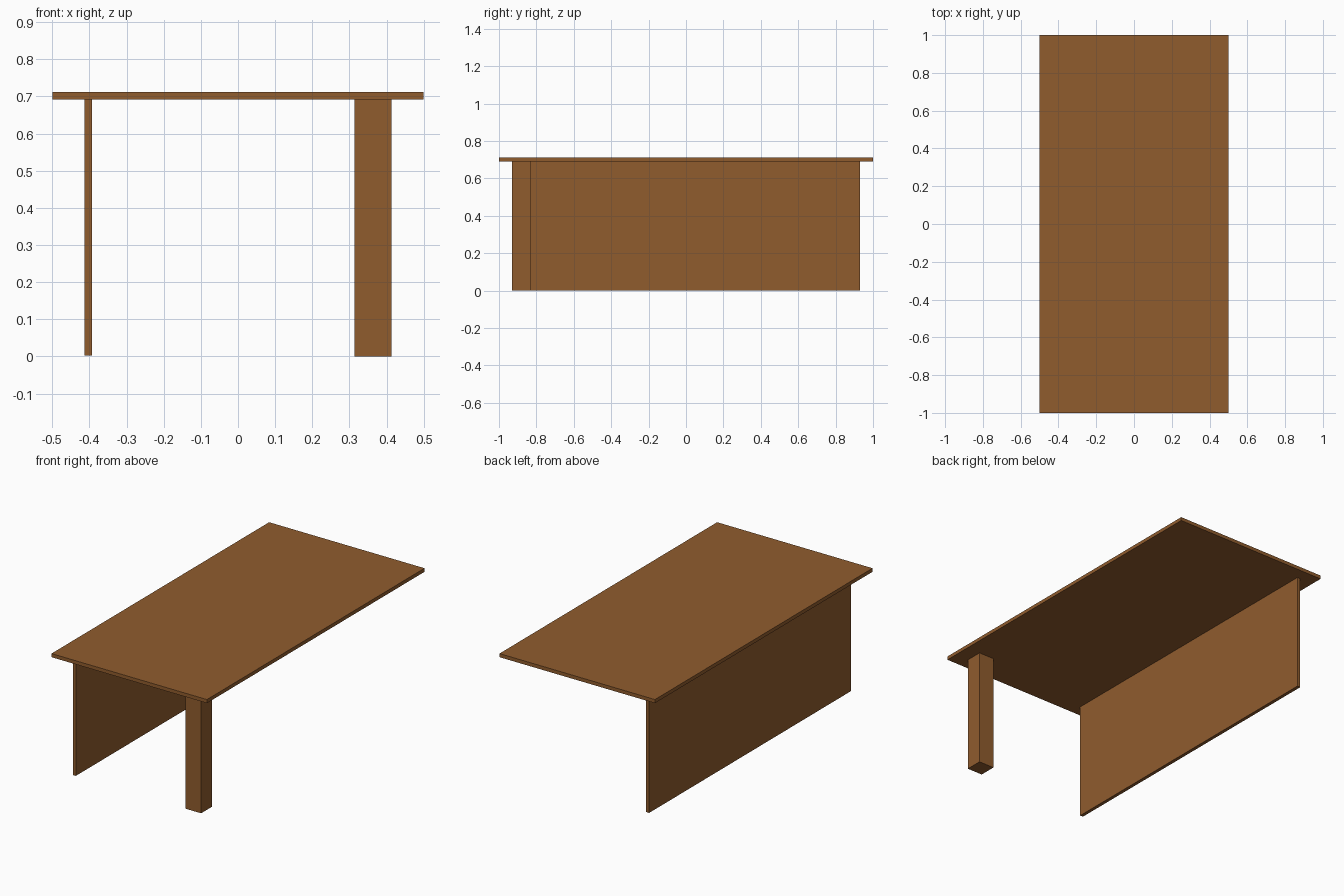
import bpy

if "Cube" in bpy.data.objects:
    bpy.data.objects.remove(bpy.data.objects["Cube"])

wood = bpy.data.materials.new("wood")
wood.diffuse_color = (0.28, 0.107, 0.027, 1)
wood.use_nodes = True
wood.node_tree.nodes["Principled BSDF"].inputs["Base Color"].default_value = wood.diffuse_color


def box(name, lo, hi):
    """Axis-aligned box between two corners."""
    centre = [(a + b) / 2 for a, b in zip(lo, hi)]
    bpy.ops.mesh.primitive_cube_add(size=1, location=centre)
    ob = bpy.context.object
    ob.name = name
    ob.scale = [b - a for a, b in zip(lo, hi)]
    bpy.ops.object.transform_apply(location=False, rotation=False, scale=True)
    ob.data.materials.append(wood)
    return ob


# Thin table top
box("table_top", (-0.5, -1.0, 0.691), (0.5, 1.0, 0.712))
# Long supporting panel under the left side
box("side_panel", (-0.413, -0.929, 0.002), (-0.393, 0.929, 0.691))
# Single square leg at the front right corner
box("front_leg", (0.314, -0.929, 0.0), (0.413, -0.829, 0.691))
